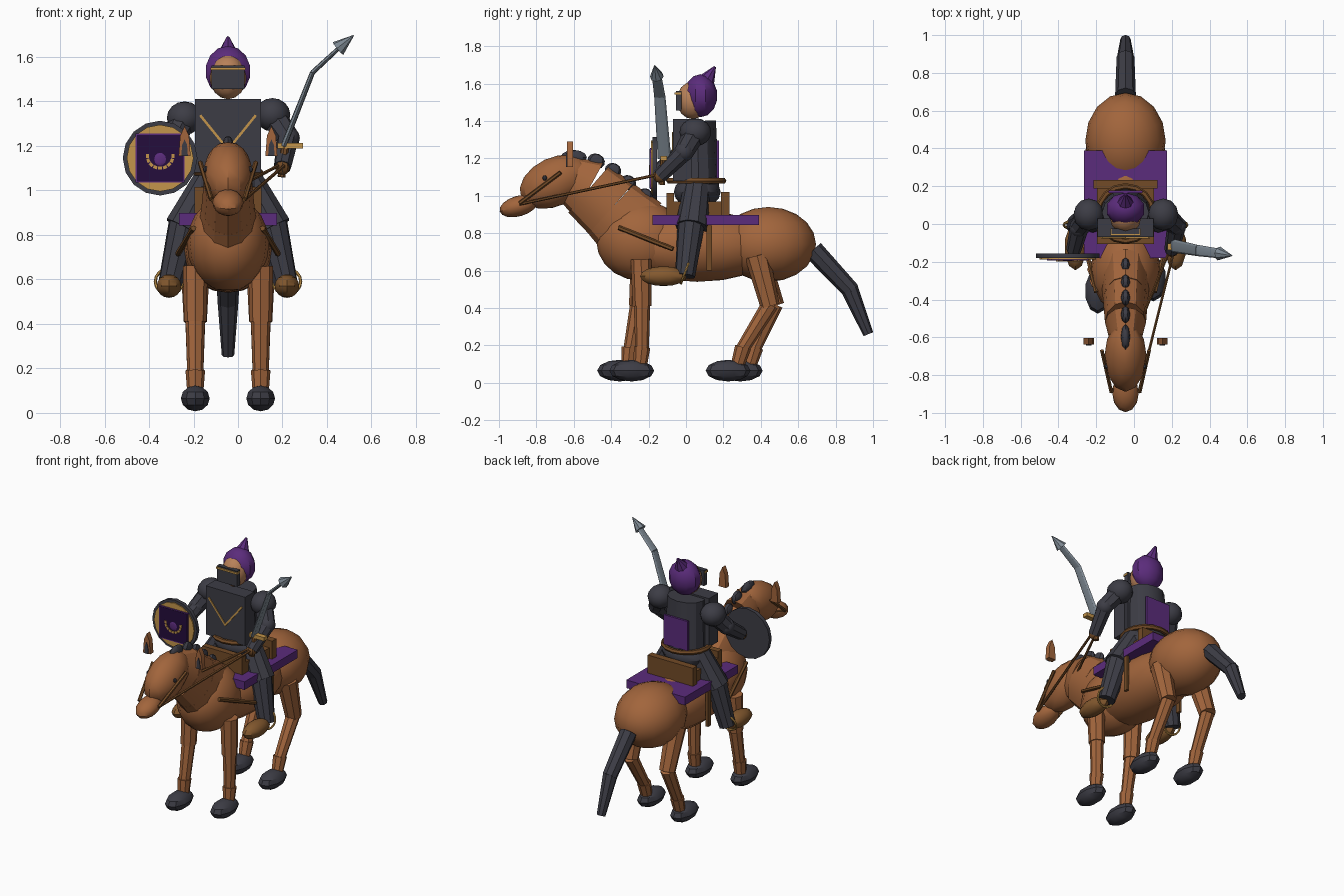
import bpy, bmesh, math
from mathutils import Matrix, Vector, Euler

if "Cube" in bpy.data.objects:
    bpy.data.objects.remove(bpy.data.objects["Cube"])

CX = -0.045  # shared centre line of horse and rider


def mat(name, rgb):
    m = bpy.data.materials.new(name)
    m.diffuse_color = (*rgb, 1)
    m.use_nodes = True
    m.node_tree.nodes["Principled BSDF"].inputs["Base Color"].default_value = m.diffuse_color
    return m


COAT = mat("chestnut_coat", (0.36, 0.13, 0.045))
DARK = mat("charcoal", (0.046, 0.046, 0.06))
PURPLE = mat("purple", (0.105, 0.025, 0.2))
DEEP = mat("deep_purple", (0.018, 0.004, 0.045))
LEATHER = mat("leather", (0.17, 0.07, 0.02))
GOLD = mat("gold", (0.55, 0.3, 0.07))
STEEL = mat("steel", (0.2, 0.24, 0.28))
SKIN = mat("skin", (0.48, 0.22, 0.1))
BOOT = mat("boot_tan", (0.23, 0.1, 0.028))


def add(name, m, bm, matrix):
    bm.transform(matrix)
    me = bpy.data.meshes.new(name)
    bmesh.ops.recalc_face_normals(bm, faces=bm.faces)
    bm.to_mesh(me)
    bm.free()
    me.materials.append(m)
    ob = bpy.data.objects.new(name, me)
    bpy.context.collection.objects.link(ob)
    return ob


def place(c, s, rot):
    return (Matrix.Translation(c) @ Euler([math.radians(a) for a in rot]).to_matrix().to_4x4()
            @ Matrix.Diagonal((*s, 1)))


def ball(name, m, c, r, rot=(0, 0, 0), u=12, v=8):
    bm = bmesh.new()
    bmesh.ops.create_uvsphere(bm, u_segments=u, v_segments=v, radius=1)
    return add(name, m, bm, place(c, r, rot))


def box(name, m, c, s, rot=(0, 0, 0)):
    bm = bmesh.new()
    bmesh.ops.create_cube(bm, size=1)
    return add(name, m, bm, place(c, s, rot))


def limb(name, m, a, b, r1, r2, n=8, sx=1.0, sy=1.0):
    """Tapered rod from a to b; sx, sy flatten it along world x and y."""
    a, b = Vector(a), Vector(b)
    d = b - a
    bm = bmesh.new()
    bmesh.ops.create_cone(bm, cap_ends=True, segments=n, radius1=r1, radius2=r2, depth=d.length)
    rot = d.to_track_quat('Z', 'Y').to_matrix().to_4x4()
    # flatten only the cross-section, keeping the end points
    flat = rot @ Matrix.Diagonal((sx, sy, 1, 1))
    return add(name, m, bm, Matrix.Translation((a + b) / 2) @ flat)


def chain(name, m, pts, n=8, sx=1.0):
    """Consecutive limbs through (point, radius) pairs."""
    for i, ((a, r1), (b, r2)) in enumerate(zip(pts, pts[1:])):
        limb(f"{name}_{i + 1}", m, a, b, r1, r2, n, sx)


def ring(name, m, c, R, r, rot=(0, 0, 0), s=(1, 1, 1)):
    bpy.ops.mesh.primitive_torus_add(major_segments=16, minor_segments=6, major_radius=R, minor_radius=r)
    ob = bpy.context.object
    ob.name = name
    ob.data.transform(place(c, s, rot))
    ob.data.materials.append(m)
    return ob


# Horse trunk
ball("rump", COAT, (CX, 0.44, 0.74), (0.213, 0.255, 0.2), u=16, v=10)
ball("barrel", COAT, (CX, 0.06, 0.73), (0.205, 0.44, 0.19), u=16, v=10)
ball("chest", COAT, (CX, -0.24, 0.76), (0.185, 0.24, 0.215), u=16, v=10)

# Horse neck and head
neck = [((CX, -0.27, 0.81), 0.205), ((CX, -0.40, 0.93), 0.18), ((CX, -0.52, 1.035), 0.165), ((CX, -0.62, 1.09), 0.125)]
chain("neck", COAT, neck, 12, 0.66)
ball("horse_head", COAT, (CX, -0.70, 1.075), (0.112, 0.2, 0.13), (25, 0, 0))
ball("muzzle", COAT, (CX, -0.895, 0.945), (0.07, 0.105, 0.055), (16, 0, 0))

# Mane tufts along the crest
for i, (y, z, l) in enumerate([(-0.22, 1.0, 0.042), (-0.31, 1.07, 0.045), (-0.39, 1.135, 0.045),
                               (-0.48, 1.185, 0.048), (-0.60, 1.205, 0.07)]):
    ball(f"mane_tuft_{i + 1}", DARK, (CX, y, z), (0.025, l, 0.04), (-25 if i < 4 else 0, 0, 0), 8, 6)

# Tail
limb("tail_upper", DARK, (CX, 0.68, 0.71), (CX, 0.885, 0.49), 0.055, 0.047)
limb("tail_lower", DARK, (CX, 0.875, 0.5), (CX, 0.975, 0.26), 0.047, 0.028)

# Horse legs, ears and tack on each side
for side, s in (("left", -1), ("right", 1)):
    x = CX + s * 0.147
    fy = -0.355 if s < 0 else -0.29
    ry = 0.28 if s < 0 else 0.215
    ky = -0.255 if s < 0 else -0.235
    fet = fy + 0.055
    limb(f"{side}_foreleg_upper", COAT, (x, -0.24, 0.66), (x, ky, 0.41), 0.056, 0.05)
    limb(f"{side}_foreleg_lower", COAT, (x, ky, 0.42), (x, fet, 0.17), 0.044, 0.036)
    limb(f"{side}_fore_fetlock", COAT, (x, fet, 0.19), (x, fet - 0.01, 0.09), 0.044, 0.036)
    ball(f"{side}_fore_hoof", DARK, (x, fy, 0.065), (0.068, 0.12, 0.058), u=10, v=6)
    hock = 0.475 if s < 0 else 0.45
    pas = ry + 0.06
    limb(f"{side}_hindleg_upper", COAT, (x, 0.38, 0.68), (x, hock, 0.41), 0.066, 0.052)
    limb(f"{side}_hindleg_lower", COAT, (x, hock, 0.42), (x, pas + 0.02, 0.17), 0.045, 0.036)
    limb(f"{side}_hind_fetlock", COAT, (x, pas + 0.03, 0.19), (x, pas, 0.09), 0.044, 0.036)
    ball(f"{side}_hind_hoof", DARK, (x, ry + 0.01, 0.065), (0.068, 0.12, 0.058), u=10, v=6)
    # ear: pointed plate with a darker inset
    e = CX + s * 0.195
    for nm, m, k, y, t in (("ear", COAT, 1, -0.62, 0.034), ("ear_inner", DARK, 0.55, -0.639, 0.006)):
        bm = bmesh.new()
        prof = [(-0.027, 0), (0.027, 0), (0.02, 0.09), (0, 0.135), (-0.02, 0.09)]
        vs = [bm.verts.new((px * k, t / 2, pz * k)) for px, pz in prof]
        f = bm.faces.new(vs)
        ext = bmesh.ops.extrude_face_region(bm, geom=[f])
        bmesh.ops.translate(bm, vec=(0, -t, 0), verts=[v for v in ext["geom"] if isinstance(v, bmesh.types.BMVert)])
        add(f"{side}_{nm}", m, bm, Matrix.Translation((e, y, 1.155)))
    ball(f"{side}_eye", DARK, (CX + s * 0.1, -0.755, 1.095), (0.012, 0.012, 0.014), u=8, v=6)
    limb(f"{side}_cheek_strap", LEATHER, (CX + s * 0.075, -0.89, 0.96), (CX + s * 0.125, -0.67, 1.125), 0.011, 0.011, 6)
    limb(f"{side}_breast_strap", LEATHER, (CX + s * 0.155, -0.36, 0.83), (CX + s * 0.225, -0.07, 0.715), 0.013, 0.013, 6)
    limb(f"{side}_rein", LEATHER, (CX + s * 0.07, -0.89, 0.955), (0.2 + s * 0.012, -0.14, 1.115), 0.008, 0.008, 6)
    box(f"{side}_girth_strap", LEATHER, (CX + s * 0.21, 0.125, 0.72), (0.018, 0.03, 0.24))

# Saddle cloth and saddle
box("saddle_cloth", PURPLE, (CX, 0.105, 0.87), (0.44, 0.57, 0.055))
box("saddle_seat", LEATHER, (CX, 0.06, 0.925), (0.3, 0.32, 0.09))
box("saddle_cantle", LEATHER, (CX, 0.21, 0.955), (0.34, 0.045, 0.13))
box("saddle_pommel", LEATHER, (CX, -0.085, 0.955), (0.3, 0.04, 0.12))

# Rider torso
limb("torso", DARK, (CX, 0.07, 1.0), (CX, 0.06, 1.4), 0.135, 0.125, 12, 1.0, 0.8)
ball("hips", DARK, (CX, 0.06, 1.02), (0.16, 0.125, 0.09))
box("chest_plate", DARK, (CX, -0.02, 1.245), (0.295, 0.1, 0.33))
ring("belt", LEATHER, (CX, 0.055, 1.08), 0.145, 0.016)
box("back_panel", PURPLE, (CX, 0.17, 1.195), (0.18, 0.014, 0.2))
for s in (-1, 1):
    box("chest_chevron", GOLD, (CX + s * 0.062, -0.072, 1.26), (0.2, 0.007, 0.011), (0, -s * 51, 0))

# Rider head, hood and visor
ball("rider_head", SKIN, (CX, 0.035, 1.51), (0.083, 0.085, 0.1))
ball("hood", PURPLE, (CX, 0.078, 1.535), (0.107, 0.09, 0.115), u=10, v=7)
limb("hood_tip", PURPLE, (CX, 0.1, 1.6), (CX, 0.155, 1.69), 0.055, 0.006)
box("visor", DARK, (CX, -0.038, 1.508), (0.15, 0.03, 0.105))
box("visor_band", GOLD, (CX, -0.043, 1.547), (0.158, 0.036, 0.012))

# Rider legs, boots and stirrups
for side, s in (("left", -1), ("right", 1)):
    limb(f"{side}_thigh", DARK, (CX + s * 0.08, 0.06, 1.06), (CX + s * 0.2, 0.03, 0.83), 0.07, 0.088, 10)
    limb(f"{side}_shin", DARK, (CX + s * 0.19, 0.03, 0.87), (CX + s * 0.262, -0.005, 0.57), 0.075, 0.054, 10)
    ball(f"{side}_boot", BOOT, (CX + s * 0.265, -0.12, 0.57), (0.058, 0.125, 0.053), u=10)
    ring(f"{side}_stirrup", GOLD, (CX + s * 0.265, -0.005, 0.59), 0.062, 0.007, (70, 0, 0))

# Rider arms
arms = {"left": ((-0.24, 0.05, 1.325), (-0.29, -0.02, 1.23), (-0.32, -0.14, 1.14)),
        "right": ((0.155, 0.05, 1.34), (0.225, -0.01, 1.235), (0.2, -0.14, 1.105))}
for side, (sh, el, ha) in arms.items():
    ball(f"{side}_shoulder", DARK, sh, (0.08, 0.085, 0.075))
    limb(f"{side}_upper_arm", DARK, sh, el, 0.06, 0.052)
    ball(f"{side}_elbow", DARK, el, (0.053, 0.053, 0.053))
    limb(f"{side}_forearm", DARK, el, ha, 0.05, 0.04)
    ball(f"{side}_hand", LEATHER, ha, (0.034, 0.036, 0.036), u=8, v=6)

# Shield: dark disc, gold face, deep purple square, simple crescent ornament
sx, sz = -0.35, 1.145
limb("shield", DARK, (sx, -0.155, sz), (sx, -0.18, sz), 0.168, 0.168, 16)
limb("shield_face", GOLD, (sx, -0.178, sz), (sx, -0.187, sz), 0.15, 0.15, 16)
box("shield_border", PURPLE, (sx, -0.188, sz), (0.22, 0.008, 0.22))
box("shield_square", DEEP, (sx, -0.19, sz), (0.208, 0.008, 0.208))
ball("shield_centre", PURPLE, (sx, -0.193, sz - 0.005), (0.03, 0.004, 0.03), u=8, v=6)
for i in range(9):
    a = math.radians(180 + 22.5 * i)
    box("shield_crescent", GOLD, (sx + 0.057 * math.cos(a), -0.195, sz + 0.01 + 0.055 * math.sin(a)),
        (0.014, 0.006, 0.018), (0, -math.degrees(a), 0))

# Curved sword: grip, guard, two flat blade sections and a pointed tip
limb("sword_grip", LEATHER, (0.195, -0.13, 1.06), (0.212, -0.12, 1.2), 0.018, 0.018)
box("sword_guard", GOLD, (0.235, -0.12, 1.2), (0.115, 0.035, 0.025))
blade = [((0.205, -0.115, 1.2), 0.036), ((0.335, -0.14, 1.53), 0.03), ((0.465, -0.158, 1.65), 0.025)]
for i, ((a, r1), (b, r2)) in enumerate(zip(blade, blade[1:])):
    d = Vector(b) - Vector(a)
    side_v = Vector((0, 1, 0))
    w = (side_v - d.normalized() * side_v.dot(d.normalized())).normalized()
    rot = Matrix((w.cross(d.normalized()), w, d.normalized())).transposed().to_4x4()
    bm = bmesh.new()
    bmesh.ops.create_cone(bm, cap_ends=True, segments=8, radius1=r1, radius2=r2, depth=d.length)
    add(f"sword_blade_{i + 1}", STEEL, bm, Matrix.Translation((Vector(a) + Vector(b)) / 2)
        @ rot @ Matrix.Diagonal((0.38, 1, 1, 1)))
limb("sword_tip", STEEL, (0.45, -0.156, 1.638), (0.52, -0.168, 1.697), 0.037, 0.002)

# Smooth rounded parts, keep hard edges
bpy.ops.object.select_all(action='SELECT')
bpy.context.view_layer.objects.active = bpy.data.objects["barrel"]
bpy.ops.object.shade_smooth_by_angle(angle=math.radians(32))
